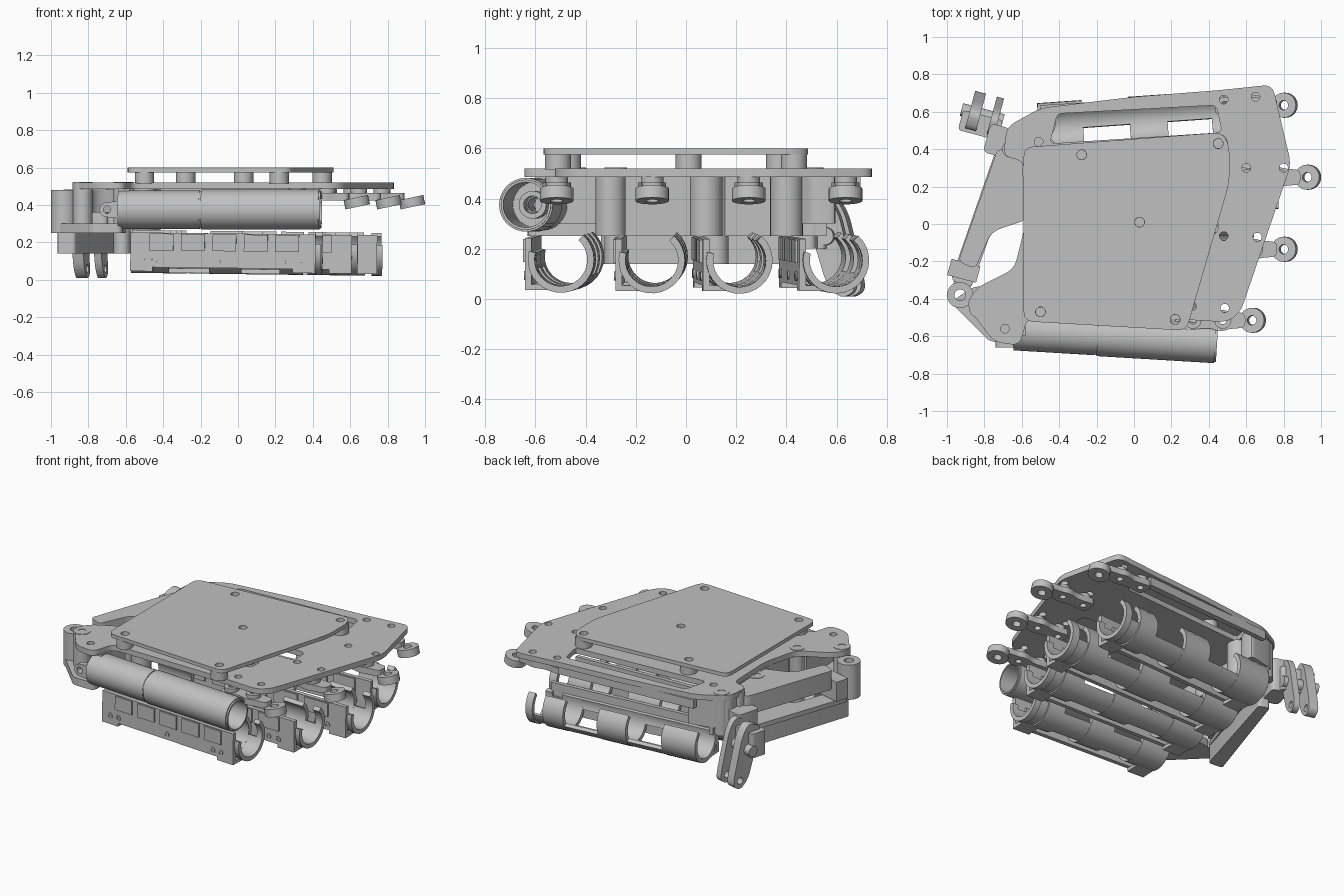
import bpy, bmesh, math
from math import cos, sin, pi, radians
from mathutils import Matrix, Vector

cube = bpy.data.objects.get("Cube")
if cube:
    bpy.data.objects.remove(cube, do_unlink=True)

grey = bpy.data.materials.new("machined_grey")
grey.use_nodes = True
COLOUR = (0.53, 0.53, 0.53, 1)
grey.diffuse_color = COLOUR
grey.node_tree.nodes["Principled BSDF"].inputs["Base Color"].default_value = COLOUR

# Maps a profile (y, z) and its depth onto the x axis
ALONG_X = Matrix(((0, 0, 1, 0), (1, 0, 0, 0), (0, 1, 0, 0), (0, 0, 0, 1)))
ALONG_Y = Matrix.Rotation(pi / 2, 4, 'X')
parts = []


def circle(x, y, r, n=28):
    return [(x + r * cos(2 * pi * i / n), y + r * sin(2 * pi * i / n)) for i in range(n)]


def rounded(pts, r):
    """Soften every corner of an outline."""
    out = []
    for i, p in enumerate(pts):
        p, a, b = Vector(p), Vector(pts[i - 1]), Vector(pts[(i + 1) % len(pts)])
        s = p + (a - p).normalized() * min(r, (a - p).length * 0.45)
        e = p + (b - p).normalized() * min(r, (b - p).length * 0.45)
        for k in range(5):
            t = k / 4
            out.append(tuple(s * (1 - t) ** 2 + p * 2 * t * (1 - t) + e * t * t))
    return out


def rect(x0, y0, x1, y1):
    return [(x0, y0), (x1, y0), (x1, y1), (x0, y1)]


def sector(r0, r1, a0, a1, n=20):
    """Curved strip cross-section between two angles in degrees."""
    ang = [radians(a0 + (a1 - a0) * i / n) for i in range(n + 1)]
    return [(r1 * cos(a), r1 * sin(a)) for a in ang] + [(r0 * cos(a), r0 * sin(a)) for a in reversed(ang)]


def prism(name, loops, z0, z1, matrix=Matrix()):
    """Extrude an outline (first loop) with holes (other loops)."""
    cu = bpy.data.curves.new(name, 'CURVE')
    cu.dimensions, cu.fill_mode, cu.extrude = '2D', 'BOTH', (z1 - z0) / 2
    for loop in loops:
        sp = cu.splines.new('POLY')
        sp.points.add(len(loop) - 1)
        for pt, (x, y) in zip(sp.points, loop):
            pt.co = (x, y, 0, 1)
        sp.use_cyclic_u = True
    tmp = bpy.data.objects.new(name + "_outline", cu)
    bpy.context.collection.objects.link(tmp)
    bpy.context.view_layer.update()
    me = bpy.data.meshes.new_from_object(tmp.evaluated_get(bpy.context.evaluated_depsgraph_get()))
    bpy.data.objects.remove(tmp, do_unlink=True)
    bm = bmesh.new()
    bm.from_mesh(me)
    bmesh.ops.remove_doubles(bm, verts=bm.verts, dist=1e-5)
    bmesh.ops.transform(bm, verts=bm.verts, matrix=matrix @ Matrix.Translation((0, 0, (z0 + z1) / 2)))
    bmesh.ops.recalc_face_normals(bm, faces=bm.faces)
    bm.to_mesh(me)
    bm.free()
    me.materials.clear()
    me.materials.append(grey)
    ob = bpy.data.objects.new(name, me)
    bpy.context.collection.objects.link(ob)
    parts.append(ob)
    return ob


def post(name, x, y, r, z0, z1, bore=0.025):
    return prism(name, [circle(x, y, r), circle(x, y, bore)], z0, z1)


# Cover plate on standoffs
mounts = [(-.28, .37), (.45, .43), (.03, .01), (-.5, -.47), (.22, -.51)]
cover = rounded([(-.59, .41), (.47, .49), (.51, .42), (.51, .22), (.28, -.57), (-.59, -.52)], .05)
prism("cover_plate", [cover] + [circle(x, y, .026) for x, y in mounts], .575, .6)
for x, y in mounts:
    post("cover_standoff", x, y, .052, .515, .576)

# Main palm plate with slots and bolt holes
palm = rounded([(-.5, .62), (0, .68), (.45, .715), (.74, .745), (.84, .32), (.57, -.47), (.5, -.525), (.25, -.51),
                (-.57, -.5), (-.61, -.65), (-.75, -.63), (-.9, -.43), (-.84, -.34), (-.64, -.24), (-.58, 0),
                (-.59, .34), (-.7, .36), (-.68, .52)], .05)
slot = rounded([(-.45, .43), (.47, .49), (.44, .635), (-.41, .59)], .03)
inner_slots = [rounded(rect(.15, -.06, .45, .07), .05), rounded(rect(0, -.3, .3, -.18), .05)]
bolts = [(.65, .68), (.48, .665), (.8, .3), (.6, .3), (.66, -.07), (.48, -.065), (.485, -.45), (.31, -.44),
         (-.69, -.56), (-.51, .44)]
prism("palm_plate", [palm, slot] + inner_slots + [circle(x, y, .023) for x, y in bolts], .485, .52)
prism("back_rim", [[(-.5, .605), (.45, .65), (.45, .695), (0, .665), (-.5, .635)]], .43, .487)
prism("back_corner_block", [rounded([(-.68, .5), (-.6, .56), (-.42, .6), (-.42, .5), (-.56, .38), (-.68, .4)], .03)],
      .3, .487)

# Bored bosses around the hinge side
for x, y, r, z0, z1 in [(-.61, .5, .048, .25, .523), (-.66, .4, .045, .25, .51), (-.83, -.45, .052, .25, .523),
                        (-.62, -.28, .045, .14, .523), (-.6, .12, .05, .14, .487), (-.5, -.3, .06, .25, .487),
                        (-.5, .08, .065, .25, .487), (-.48, .4, .065, .25, .487)]:
    post("hinge_boss", x, y, r, z0, z1)
prism("hinge_bulkhead", [rect(-.59, -.24, -.565, .56)], .25, .487)

# Knuckle lugs: tilted disc, lobed link and spacers per finger
for x, y in [(.635, -.515), (.805, -.135), (.93, .25), (.805, .635)]:
    place = Matrix.Translation((x, y, .415)) @ Matrix.Rotation(radians(-12), 4, 'Y')
    prism("knuckle_disc", [circle(0, 0, .067), circle(0, 0, .025)], -.025, .025, place)
    arm = rounded([(-.04, -.04), (-.04, .04), (-.12, .045), (-.17, .06), (-.24, .04), (-.37, .055),
                   (-.37, -.055), (-.24, -.04), (-.17, -.06), (-.12, -.045)], .03)
    prism("knuckle_link", [arm, circle(-.32, 0, .02), circle(-.16, 0, .02)], .005, .045,
          Matrix.Translation((x, y, .418)))
    for dx in (-.16, -.32):
        post("knuckle_spacer", x + dx, y, .045, .46, .487, .02)

# Four open motor cradles fanning out from the hinge side
for cy, x0, x1, yaw in [(-.48, -.57, .45, -.04), (-.13, -.57, .64, -.01), (.19, -.57, .77, .03), (.55, -.51, .68, .07)]:
    place = Matrix.Translation((0, cy, .162)) @ Matrix.Rotation(yaw, 4, 'Z') @ Matrix.Rotation(.012, 4, 'Y') @ ALONG_X
    length = x1 - x0
    cuts = [0, .2, .41, .58, .78, .9, .96, 1]
    for i, (a, b) in enumerate(zip(cuts, cuts[1:])):
        a, b = x0 + a * length, x0 + b * length
        if i in (1, 3):
            prism("cradle_side", [sector(.105, .13, 165, 200)], a, b, place)
            prism("cradle_side", [sector(.105, .13, 262, 330)], a, b, place)
        elif i == 5:
            prism("cradle_neck", [sector(.105, .122, 180, 345)], a, b, place)
        else:
            prism("cradle_rib", [sector(.105, .132, 165, 408)], a, b, place)
    # Flat outer wall with raised pads and screws
    prism("cradle_wall", [rect(-.145, -.1, -.118, .085)], x0, x1 - .03, place)
    for s in (x0, x1 - .15):
        prism("cradle_foot", [rect(-.145, -.122, -.04, -.1)], s, s + .12, place)
    for k in range(5):
        s = x0 + length * (.1 + .165 * k)
        prism("wall_pad", [rect(-.155, -.01, -.14, .08)], s, s + length * .125, place)
    for f in (.06, .12, .48, .82, .88):
        hole = place @ Matrix.Translation((-.145, -.065, x0 + f * length)) @ Matrix.Rotation(pi / 2, 4, 'Y')
        prism("wall_screw", [circle(0, 0, .018, 16), circle(0, 0, .009, 12)], -.006, .006, hole)

# Front motor tube with hollow sleeve sections
tube = Matrix.Translation((-.1, -.605, .375)) @ Matrix.Rotation(-.06, 4, 'Z') @ ALONG_X
for a, b, r in [(-.54, -.105, .103), (-.105, -.095, .1), (-.095, .535, .107), (.535, .545, .1)]:
    prism("motor_sleeve", [circle(0, 0, r, 40), circle(0, 0, .09, 40)], a, b, tube)
prism("motor_core", [circle(0, 0, .091, 32), circle(0, 0, .03)], -.535, -.1, tube)
prism("motor_inner_ring", [circle(0, 0, .055), circle(0, 0, .035)], -.1, .1, tube)
lug = [(.1, -.055), (.1, .055)] + [(-.04 + .04 * cos(a), .04 * sin(a)) for a in [radians(90 + 18 * i) for i in range(11)]]
prism("motor_lug", [lug, circle(-.04, 0, .02, 20)], -.02, .02, Matrix.Translation((-.66, -.64, .375)) @ ALONG_Y)
prism("motor_bracket", [rect(-.64, -.6, -.58, -.35)], .3, .487)

# Hinge arm: floor, outer wall, lower bar
floor = [(-.98, -.3), (-.73, .42), (-.6, .4), (-.58, .02), (-.73, -.03), (-.77, -.06), (-.87, -.34)]
prism("arm_floor", [rounded(floor, .03)], .25, .28)
prism("arm_upper_wall", [rounded([(-.94, -.2), (-.73, .4), (-.6, .4), (-.58, .02), (-.73, -.03), (-.77, -.06),
                                  (-.85, -.24)], .03)], .36, .484)
prism("arm_lower_bar", [rounded([(-.97, -.33), (-.73, .4), (-.66, .38), (-.87, -.34)], .02)], .14, .255)
prism("hinge_web", [rounded([(-.98, -.42), (-.77, -.63), (-.62, -.63), (-.6, -.3), (-.87, -.34)], .03)], .25, .3)
post("hinge_pillar", -.93, -.38, .07, .25, .48, .03)
turn = Matrix.Translation((-.91, -.25, 0)) @ Matrix.Rotation(radians(-15), 4, 'Z')
prism("pillar_block", [rect(-.08, -.045, .08, .045)], .29, .42, turn)

# Folded thumb: crossbar, side links and pins
thumb = Matrix.Translation((-.81, .53, 0)) @ Matrix.Rotation(radians(-15), 4, 'Z')
prism("thumb_knuckle", [rounded(rect(-.12, -.06, .1, .05), .02)], .2, .36, thumb)
prism("thumb_mount", [rounded(rect(.04, -.14, .15, .02), .03)], .2, .42, thumb)
link = rounded([(-.08, .38), (.02, .42), (.07, .34), (.13, .1), (.14, .03), (.08, 0), (.02, .06)], .04)
for x, w in ((-.085, .06), (.035, .04)):
    prism("thumb_link", [link, circle(-.01, .33, .022, 20), circle(.085, .06, .022, 20)], x, x + w,
          thumb @ Matrix.Translation((0, .03, 0)) @ ALONG_X)
prism("thumb_pin", [circle(.02, .25, .035)], -.13, .1, thumb @ Matrix.Translation((0, .03, 0)) @ ALONG_X)

# Smooth curved sides, keep crisp edges
bpy.ops.object.select_all(action='DESELECT')
for ob in parts:
    ob.select_set(True)
bpy.context.view_layer.objects.active = parts[0]
bpy.ops.object.shade_smooth_by_angle(angle=radians(30))
